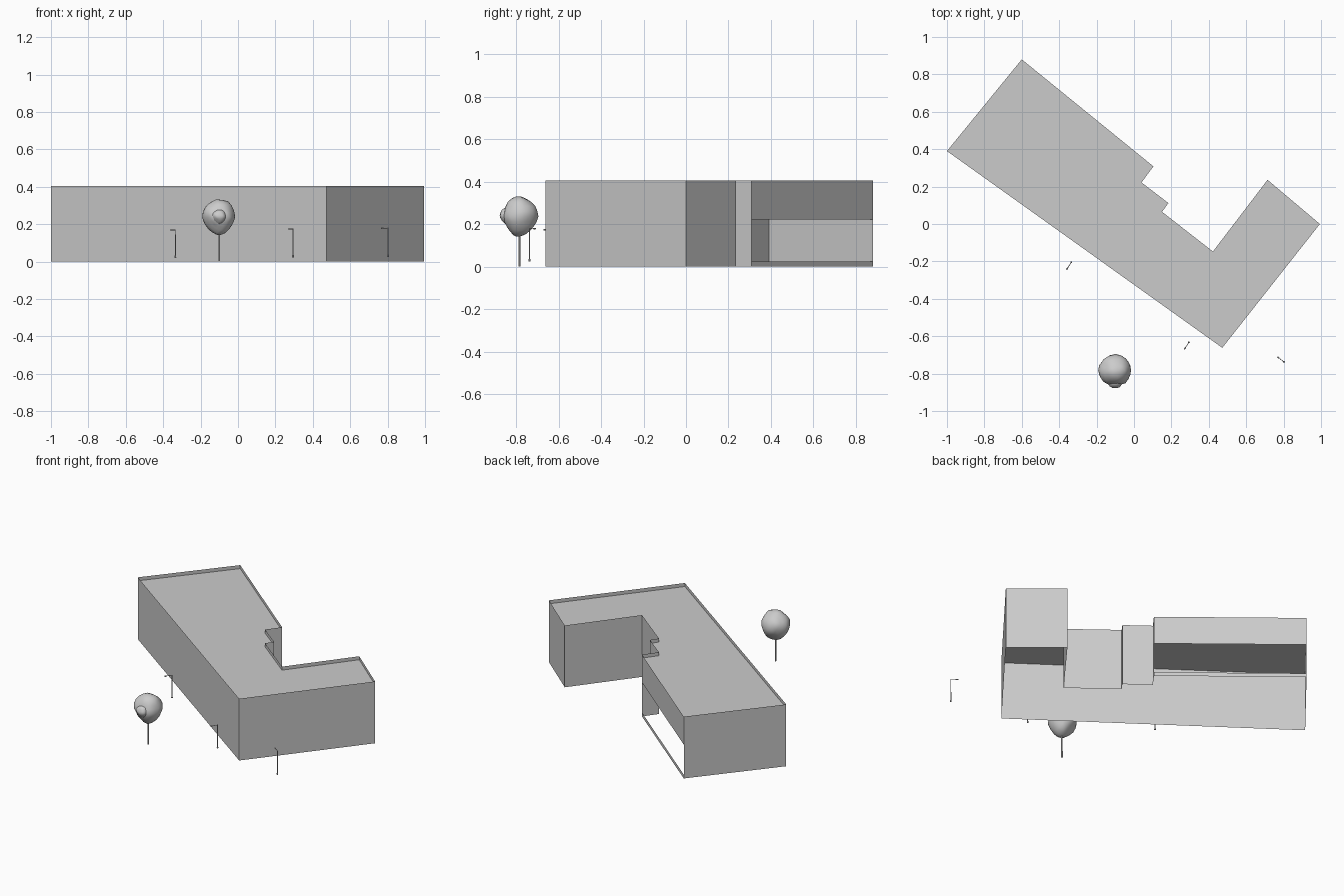
import bpy, bmesh, math
from mathutils import Vector, noise

if "Cube" in bpy.data.objects:
    bpy.data.objects.remove(bpy.data.objects["Cube"])

H, ROOF, SILL, LINTEL = 0.405, 0.382, 0.025, 0.222

# building footprint, counter-clockwise
plan = [(-1, .39), (.472, -.662), (.994, 0), (.714, .236), (.422, -.147),
        (.15, .065), (.184, .112), (.04, .222), (.104, .308), (-.6, .88)]
OPEN_EDGE = 8   # back wall with the long window opening


def make_object(name, bm):
    mesh = bpy.data.meshes.new(name)
    bm.to_mesh(mesh)
    bm.free()
    ob = bpy.data.objects.new(name, mesh)
    bpy.context.collection.objects.link(ob)
    return ob


def smooth(ob, degrees=40):
    bpy.ops.object.select_all(action='DESELECT')
    ob.select_set(True)
    bpy.context.view_layer.objects.active = ob
    bpy.ops.object.shade_smooth_by_angle(angle=math.radians(degrees))


# thin outer walls, open underneath
bm = bmesh.new()
for i, a in enumerate(plan):
    b = plan[(i + 1) % len(plan)]
    bands = [(0, SILL), (LINTEL, H)] if i == OPEN_EDGE else [(0, H)]
    for lo, hi in bands:
        bm.faces.new([bm.verts.new((*p, z)) for p, z in
                      ((a, lo), (b, lo), (b, hi), (a, hi))])
bmesh.ops.remove_doubles(bm, verts=bm.verts, dist=1e-5)
make_object("walls", bm)

# roof slab sunk behind the parapet
bm = bmesh.new()
bm.faces.new([bm.verts.new((x, y, ROOF)) for x, y in plan])
make_object("roof", bm)


def rod(bm, a, b, r1, r2, sides=8):
    """Tapered cylinder between two points."""
    a, b = Vector(a), Vector(b)
    d = b - a
    new = bmesh.ops.create_cone(bm, cap_ends=True, segments=sides,
                                radius1=r1, radius2=r2, depth=d.length)["verts"]
    bmesh.ops.rotate(bm, verts=new, matrix=Vector((0, 0, 1)).rotation_difference(d).to_matrix())
    bmesh.ops.translate(bm, verts=new, vec=(a + b) / 2)


def street_lamp(name, base, tip, bottom, top):
    """Pole with footing, horizontal arm and a small lamp head."""
    bm = bmesh.new()
    x, y = base
    end = Vector((*tip, top - .002))
    start = Vector((x, y, top - .002))
    rod(bm, (x, y, bottom), (x, y, bottom + .012), .005, .004)
    rod(bm, (x, y, bottom), (x, y, top), .003, .002)
    rod(bm, start, end, .0018, .0018, 6)
    rod(bm, start.lerp(end, .7), end, .003, .004, 6)
    smooth(make_object(name, bm))


street_lamp("street_lamp_left", (-.335, -.205), (-.361, -.244), .02, .171)
street_lamp("street_lamp_middle", (.294, -.632), (.269, -.67), .023, .176)
street_lamp("street_lamp_right", (.802, -.737), (.766, -.71), .025, .181)

# tree trunk
bm = bmesh.new()
rod(bm, (-.1, -.785, 0), (-.1, -.785, .2), .005, .004)
smooth(make_object("tree_trunk", bm))


def foliage(name, centre, size, bump):
    """Lumpy leaf ball, tapering towards the bottom."""
    bm = bmesh.new()
    bmesh.ops.create_icosphere(bm, subdivisions=3, radius=1)
    for v in bm.verts:
        n = v.co.copy()
        taper = 1 + .22 * min(n.z, 0)
        k = 1 + bump * noise.noise(n * 1.6)
        v.co = Vector(centre) + Vector((n.x * size[0] * taper * k,
                                        n.y * size[1] * taper * k, n.z * size[2] * k))
    smooth(make_object(name, bm), 60)


foliage("tree_crown", (-.1, -.782, .237), (.089, .082, .094), .1)
foliage("tree_crown_tuft", (-.1, -.842, .24), (.04, .036, .038), .1)
